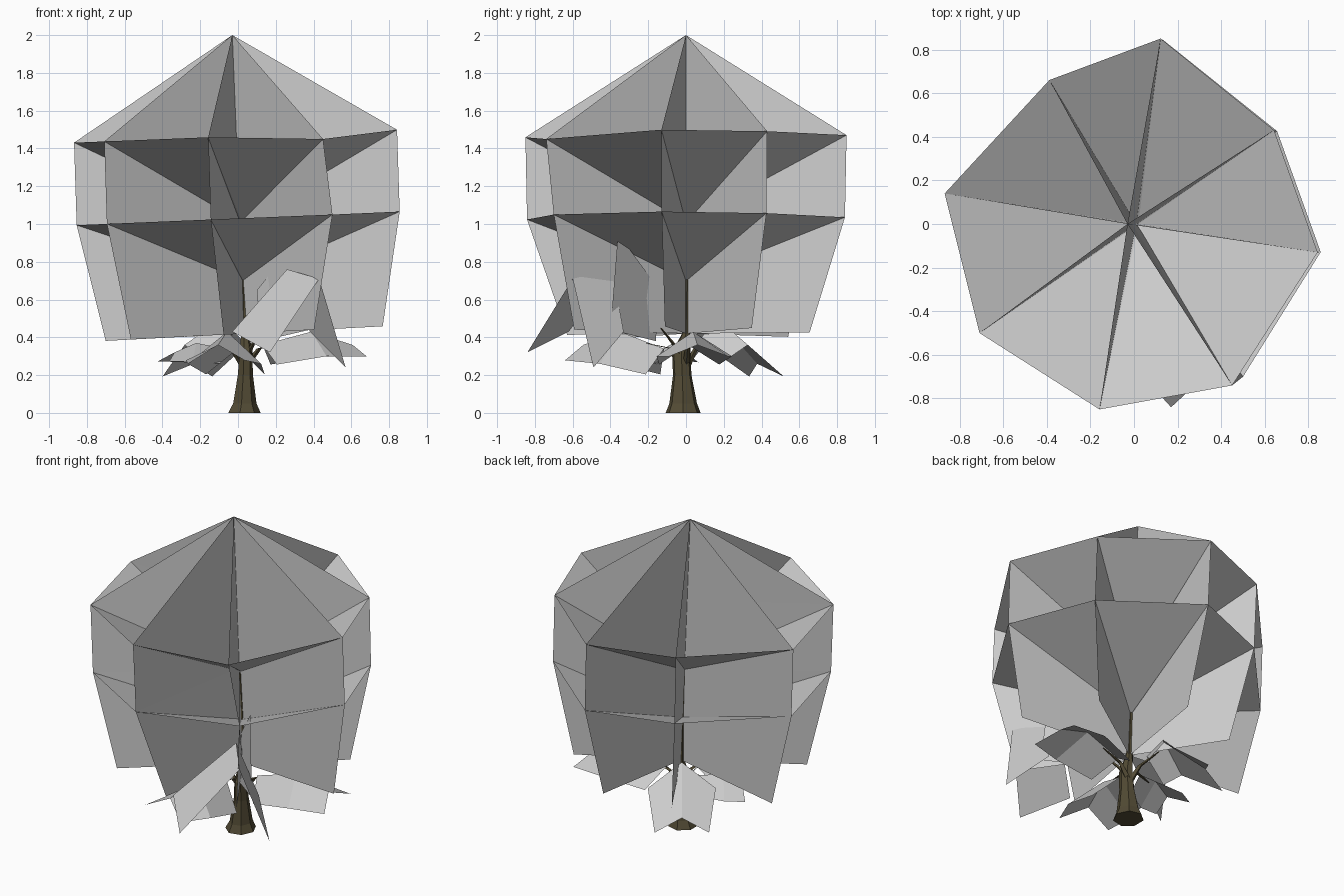
import bpy
from math import cos, sin, radians, pi
from mathutils import Vector

if "Cube" in bpy.data.objects:
    bpy.data.objects.remove(bpy.data.objects["Cube"])


def make(name, verts, faces, mat=None):
    me = bpy.data.meshes.new(name)
    me.from_pydata([tuple(v) for v in verts], [], faces)
    ob = bpy.data.objects.new(name, me)
    bpy.context.collection.objects.link(ob)
    if mat:
        me.materials.append(mat)
    return ob


def axis(z):
    # the crown leans slightly towards -x
    return Vector((0.053 - 0.042 * z, 0, z))


bark = bpy.data.materials.new("bark")
bark.diffuse_color = (0.085, 0.07, 0.035, 1)
bark.use_nodes = True
bark.node_tree.nodes["Principled BSDF"].inputs["Base Color"].default_value = bark.diffuse_color

# Crown ring corners (x, y) and how far each card tucks in at the bottom
corners = [(0.13, 0.85, .77), (-0.38, 0.66, .82), (-0.86, 0.14, .855), (-0.70, -0.50, .86),
           (-0.15, -0.85, .74), (0.46, -0.74, .80), (0.85, -0.13, .86), (0.65, 0.43, .81)]
upper = [Vector((x - 0.008, y, 1.465 + 0.04 * x)) for x, y, k in corners]
middle = [Vector((x + 0.006, y * 0.99, 1.03 + 0.042 * x)) for x, y, k in corners]
lower = [Vector((0.035 + x * k, y * k, 0.42 + 0.045 * x)) for x, y, k in corners]
upper[5] = Vector((0.45, -0.74, 1.45))
middle[5] = Vector((0.50, -0.70, 1.05))

# Crown: radiating upright foliage cards
apex = Vector((-0.03, 0, 2))
for i, (u, m, l) in enumerate(zip(upper, middle, lower)):
    v = [apex, u, m, l, axis(0.42), axis(1.03), axis(1.465)]
    make(f"foliage_card_{i}", v, [(0, 1, 6), (1, 2, 5, 6), (2, 3, 4, 5)])

# Crown: two shallow inverted cones spanning the card corners
for name, ring, tip in (("upper_canopy", upper, (0.02, 0, 1.01)),
                        ("lower_canopy", middle, (0.03, 0, 0.70))):
    make(name, ring + [tip], [((i + 1) % 8, i, 8) for i in range(8)])


# Low sprigs: folded leaf cards (ridge, left eave, right eave)
def sprig(name, ridge, left, right):
    n = len(ridge)
    faces = []
    for i in range(n - 1):
        faces += [(i, i + 1, n + i + 1, n + i), (i + 1, i, 2 * n + i, 2 * n + i + 1)]
    make(name, ridge + left + right, faces)


sprig("front_right_sprig", [(.26, -.39, .76), (.43, -.60, .71)],
      [(-.03, -.62, .43), (.17, -.84, .32)], [(.38, -.33, .43), (.57, -.49, .24)])
# Upright leaf behind the front right sprig
make("front_right_upright_leaf",
     [(.10, -.14, .65), (.34, -.36, .95), (.38, -.40, .44), (.12, -.16, .38)], [(0, 1, 2, 3)])


def sprig_along(name, deg, path, half, drop):
    # path: (distance, height) along the ridge; eaves hang below both sides
    d = Vector((cos(radians(deg)), sin(radians(deg)), 0))
    s = Vector((-d.y, d.x, 0))
    ridge = [d * r + Vector((0.03, 0, z)) for r, z in path]
    sides = []
    for sign in (1, -1):
        sides.append([p + s * sign * w * half + d * 0.06 - Vector((0, 0, drop * w * k))
                      for p, w, k in zip(ridge, (0.8, 1.0, 0.8), (1, 1, 0.6))])
    sprig(name, ridge, *sides)


sprig_along("right_sprig", 6, ((.10, .36), (.36, .43), (.58, .36)), 0.20, 0.13)
sprig_along("back_left_sprig", 125, ((.10, .40), (.20, .50), (.46, .26)), 0.20, 0.14)
sprig_along("front_sprig", 256, ((.12, .34), (.36, .43), (.56, .36)), 0.20, 0.17)
sprig_along("left_sprig", 195, ((.10, .34), (.26, .37), (.38, .32)), 0.15, 0.10)


# Bark tubes: rings of (centre, x radius, y radius)
def tube(name, rings, sides):
    v, f = [], []
    for c, rx, ry in rings:
        for i in range(sides):
            a = 2 * pi * i / sides
            v.append((c[0] + rx * cos(a), c[1] + ry * sin(a), c[2]))
    for j in range(len(rings) - 1):
        for i in range(sides):
            k = (i + 1) % sides
            f.append((j * sides + i, j * sides + k, (j + 1) * sides + k, (j + 1) * sides + i))
    f += [tuple(reversed(range(sides))), tuple(range(len(v) - sides, len(v)))]
    make(name, v, f, bark)


tube("trunk", [((.03, -.015, 0), .09, .095), ((.033, -.015, .05), .065, .075),
               ((.037, -.02, .20), .042, .05), ((.04, -.025, .32), .036, .05),
               ((.037, 0, .42), .022, .022), ((.03, .005, .70), .013, .012),
               ((.015, 0, 1.0), .006, .006)], 7)

# Branches running from the trunk under each sprig
for i, (deg, r, z) in enumerate(((-56, .16, .45), (6, .22, .38), (125, .18, .42),
                                 (256, .22, .37), (195, .2, .33))):
    dx, dy = cos(radians(deg)), sin(radians(deg))
    tube(f"branch_{i}", [((.035 + dx * t, dy * t, h), w, w) for t, h, w in
                         ((0, .24, .022), (r * .35, .34, .013), (r, z, .004))], 4)
